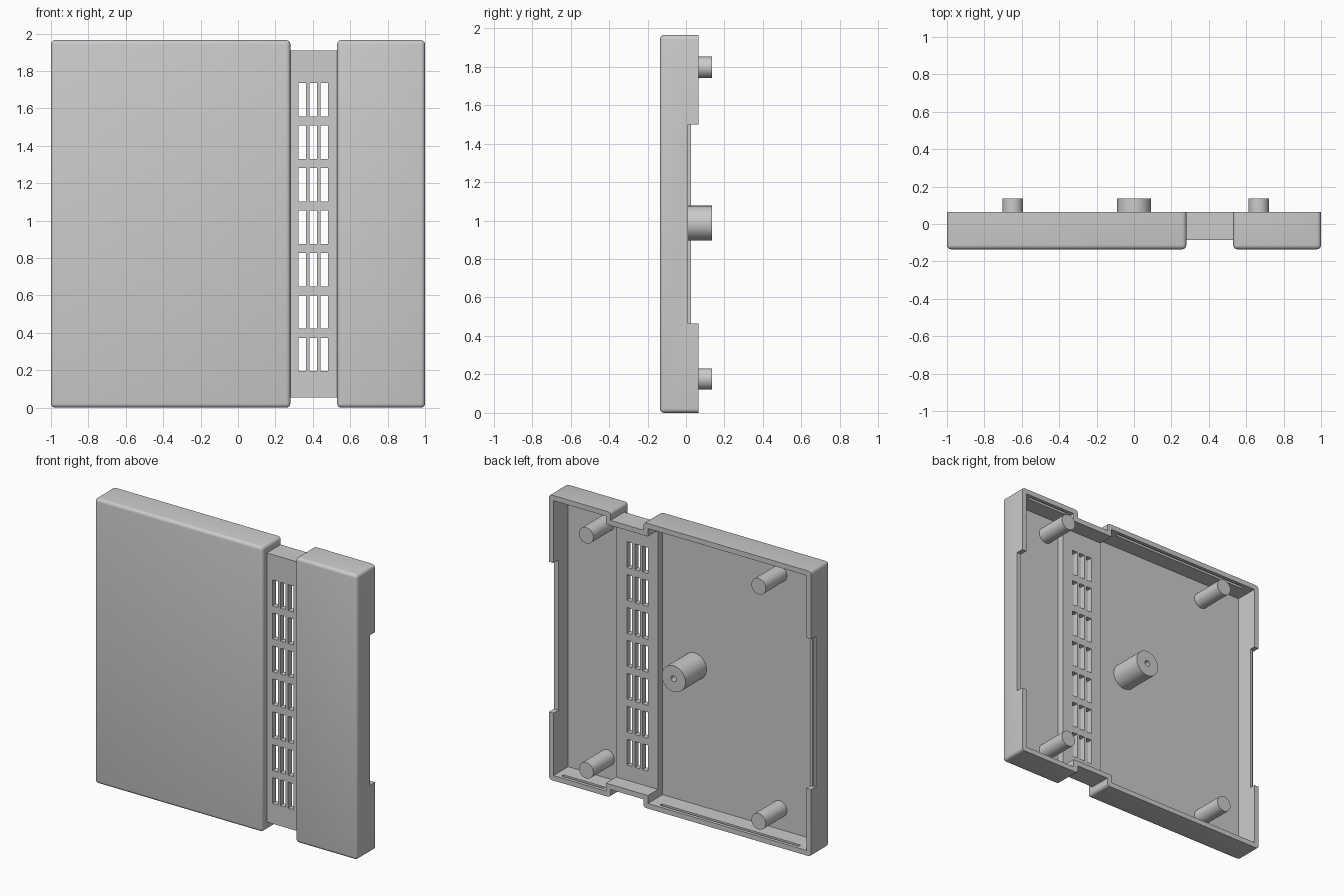
import bpy, bmesh, math
from mathutils import Matrix, Vector

if "Cube" in bpy.data.objects:
    bpy.data.objects.remove(bpy.data.objects["Cube"])

FRONT, BACK, TOP = -0.135, 0.065, 1.965
WALL, FLOOR = 0.035, 0.04
MID = TOP / 2

grey = bpy.data.materials.new("light grey plastic")
grey.diffuse_color = (0.6, 0.6, 0.6, 1)
grey.use_nodes = True
grey.node_tree.nodes["Principled BSDF"].inputs["Base Color"].default_value = grey.diffuse_color


def make(name, bm):
    mesh = bpy.data.meshes.new(name)
    bm.to_mesh(mesh)
    bm.free()
    mesh.materials.append(grey)
    ob = bpy.data.objects.new(name, mesh)
    bpy.context.collection.objects.link(ob)
    return ob


def boxes(name, spans, round_edges=0):
    """One object from (x0, x1, y0, y1, z0, z1) spans; rounds all but the back edges."""
    bm = bmesh.new()
    for x0, x1, y0, y1, z0, z1 in spans:
        m = Matrix.Translation(((x0 + x1) / 2, (y0 + y1) / 2, (z0 + z1) / 2))
        bmesh.ops.create_cube(bm, size=1, matrix=m @ Matrix.Diagonal((x1 - x0, y1 - y0, z1 - z0, 1)))
    if round_edges:
        edges = [e for e in bm.edges if min(v.co.y for v in e.verts) < BACK - 0.001]
        bmesh.ops.bevel(bm, geom=edges, offset=round_edges, segments=4, profile=0.5, affect='EDGES')
    return make(name, bm)


def rod(name, x, z, radius, y0, y1):
    bm = bmesh.new()
    m = Matrix.Translation((x, (y0 + y1) / 2, z)) @ Matrix.Rotation(math.pi / 2, 4, 'X')
    bmesh.ops.create_cone(bm, cap_ends=True, segments=40, radius1=radius, radius2=radius,
                          depth=y1 - y0, matrix=m)
    return make(name, bm)


def select(ob):
    bpy.ops.object.select_all(action='DESELECT')
    ob.select_set(True)
    bpy.context.view_layer.objects.active = ob


def combine(ob, other, operation='DIFFERENCE'):
    mod = ob.modifiers.new("cut", 'BOOLEAN')
    mod.operation, mod.object, mod.solver = operation, other, 'EXACT'
    select(ob)
    bpy.ops.object.modifier_apply(modifier=mod.name)
    bpy.data.objects.remove(other)


def smooth(ob):
    select(ob)
    bpy.ops.object.shade_smooth_by_angle(angle=math.radians(35))


# Outer form: wide panel, narrow panel and the recessed channel between them
shell = boxes("cover_shell", [(-1, 0.28, FRONT, BACK, 0, TOP)], 0.022)
combine(shell, boxes("narrow_panel", [(0.53, 1, FRONT, BACK, 0, TOP)], 0.022), 'UNION')
combine(shell, boxes("channel", [(0.22, 0.59, -0.085, BACK, 0.055, TOP - 0.055)]), 'UNION')

# Hollow inside, open at the back
z0, z1 = WALL, TOP - WALL
combine(shell, boxes("hollow", [(-1 + WALL, 0.28 - WALL, FRONT + FLOOR, 0.2, z0, z1),
                                (0.53 + WALL, 1 - WALL, FRONT + FLOOR, 0.2, z0, z1)]))
combine(shell, boxes("channel_hollow", [(0.20, 0.61, -0.085 + FLOOR, 0.2, 0.055 + z0, z1 - 0.055)]))

# Vent slots
combine(shell, boxes("vents", [(x - 0.02, x + 0.02, -0.2, 0, z - 0.089, z + 0.089)
                               for x in (0.343, 0.402, 0.462)
                               for z in (0.284 + 0.227 * i for i in range(7))]))

# Side notches; the left one keeps a thin inner lip
combine(shell, boxes("notches", [(0.9, 1.1, 0.01, 0.2, 0.465, 1.5),
                                 (-1.1, -0.983, 0.01, 0.2, 0.465, 1.5)]))
combine(shell, boxes("lip_trim", [(-1.05, -0.9, 0.025, 0.2, 0.465, 1.5)]))

# Snap grooves inside the top and bottom walls
combine(shell, boxes("grooves", [(a, b, 0.02, 0.042, MID + s * (MID - 0.036) - 0.016, MID + s * (MID - 0.036) + 0.016)
                                 for a, b in ((-0.89, 0.17), (0.60, 0.92)) for s in (-1, 1)]))
smooth(shell)

# Corner posts
for x, side in ((-0.648, "left"), (0.667, "right")):
    for z, level in ((0.177, "lower"), (1.797, "upper")):
        smooth(rod(f"{level}_{side}_post", x, z, 0.055, -0.1, 0.135))

# Centre boss with a screw hole
boss = rod("centre_boss", 0, 0.987, 0.09, -0.1, 0.135)
combine(boss, rod("screw_hole", 0, 0.987, 0.02, -0.03, 0.2))
smooth(boss)
